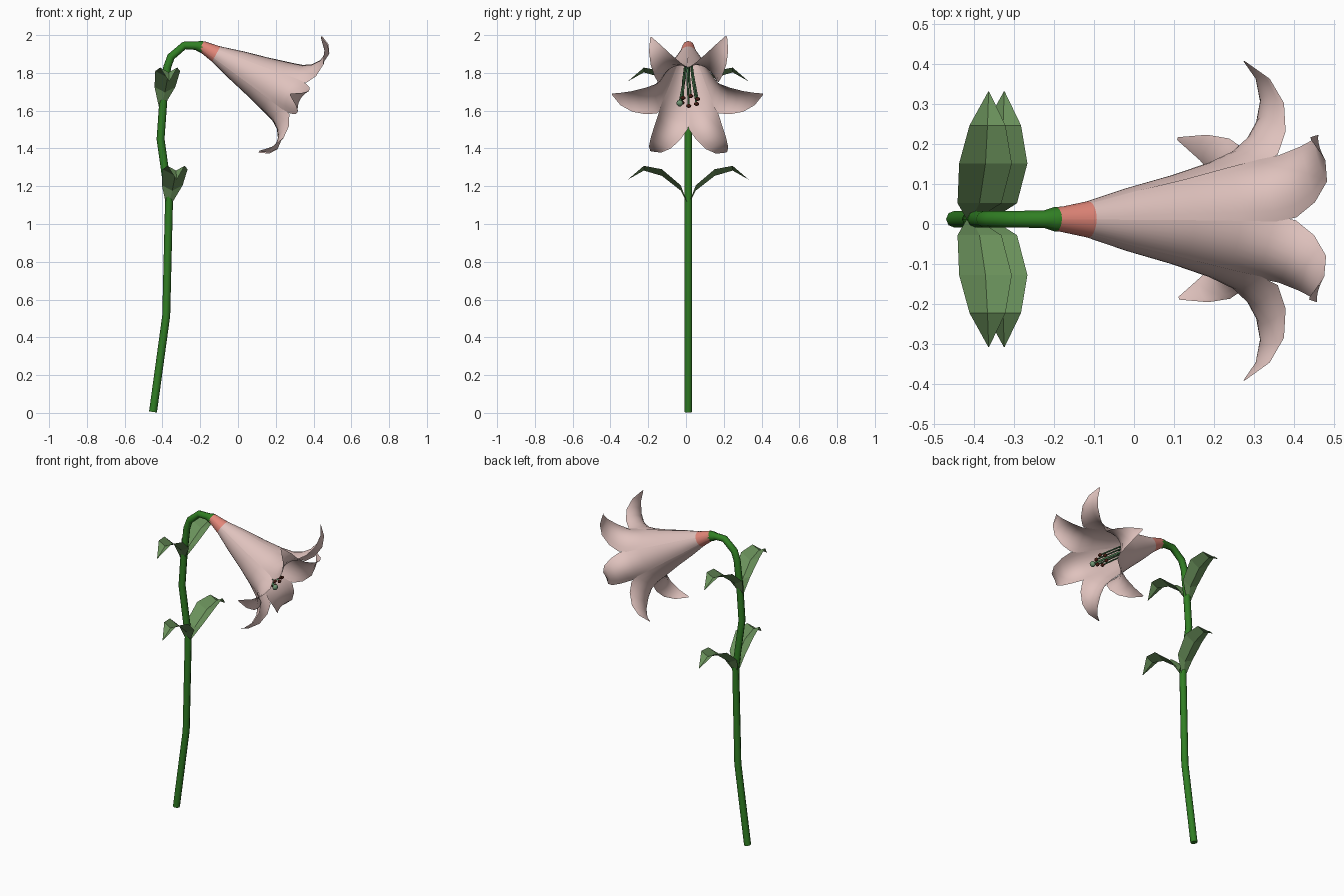
import bpy, math
from mathutils import Vector, Matrix

if "Cube" in bpy.data.objects:
    bpy.data.objects.remove(bpy.data.objects["Cube"])

YC = 0.012  # the plant's mid plane


def material(name, rgb):
    m = bpy.data.materials.new(name)
    m.diffuse_color = (*rgb, 1)
    m.use_nodes = True
    m.node_tree.nodes["Principled BSDF"].inputs["Base Color"].default_value = m.diffuse_color
    return m


STEM = material("stem green", (0.03, 0.21, 0.017))
LEAF = material("leaf green", (0.145, 0.285, 0.105))
PETAL = material("pale pink", (0.74, 0.54, 0.51))
COLLAR = material("coral", (0.76, 0.24, 0.19))
FILAMENT = material("filament green", (0.07, 0.2, 0.08))
ANTHER = material("anther brown", (0.06, 0.012, 0.006))
STIGMA = material("stigma grey green", (0.16, 0.3, 0.17))


def mesh_object(name, verts, faces, mats, smooth=False):
    me = bpy.data.meshes.new(name)
    me.from_pydata(verts, [], faces)
    ob = bpy.data.objects.new(name, me)
    bpy.context.collection.objects.link(ob)
    for m in mats:
        me.materials.append(m)
    for p in me.polygons:
        p.use_smooth = smooth
    return ob


def tube(name, pts, radius, mat, res=2):
    """Round poly curve through (x, y, z, radius factor) points."""
    cu = bpy.data.curves.new(name, 'CURVE')
    cu.dimensions = '3D'
    cu.bevel_depth = radius
    cu.bevel_resolution = res
    cu.use_fill_caps = True
    sp = cu.splines.new('POLY')
    sp.points.add(len(pts) - 1)
    for p, (x, y, z, f) in zip(sp.points, pts):
        p.co = (x, y, z, 1)
        p.radius = f
    cu.materials.append(mat)
    ob = bpy.data.objects.new(name, cu)
    bpy.context.collection.objects.link(ob)
    return ob


# stem, bending over and swelling below the flower
stem = [(-.45, .005, 1), (-.38, .515, 1), (-.365, 1.13, 1), (-.41, 1.45, 1),
        (-.395, 1.66, 1), (-.375, 1.83, 1), (-.355, 1.885, 1),
        (-.285, 1.945, 1), (-.225, 1.944, 1.05), (-.2, 1.94, 1.45), (-.182, 1.934, 1.5)]
tube("stem", [(x, YC, z, f) for x, z, f in stem], .021, STEM)

# leaves: two mirrored pairs, folded along the midrib
# (sideways reach, height, half width, midrib dip, x shift)
LEAF_ROWS = [(.0, 1.10, .012, 0, -.035), (.04, 1.185, .055, .02, -.015),
             (.14, 1.265, .066, .025, 0), (.235, 1.29, .045, .018, .005),
             (.32, 1.235, .001, 0, .008)]


def leaf(name, side, x0, dz):
    verts, faces = [], []
    for d, z, w, dip, sx in LEAF_ROWS:
        for v in (-1, 0, 1):
            verts.append((x0 + sx + v * w, YC + side * d, z + dz + (dip if v else -dip * .4)))
    for i in range(len(LEAF_ROWS) - 1):
        for j in range(2):
            a = i * 3 + j
            f = (a, a + 1, a + 4, a + 3)
            faces.append(f if side > 0 else f[::-1])
    mesh_object(name, verts, faces, [LEAF])


for level, x0, dz in (("lower", -.333, 0), ("upper", -.372, .52)):
    for label, side in (("left", -1), ("right", 1)):
        leaf(f"{level}_leaf_{label}", side, x0, dz)

# flower frame: local x along the trumpet, local z its upper side
TILT = Matrix.Translation((-.19, YC, 1.94)) @ Matrix.Rotation(math.radians(28.5), 4, 'Y')

# petal rows: along axis, radius, half width, edge drop, edge push forward
PETAL_ROWS = [(-.005, .029, .015, .004, 0), (.085, .046, .024, .0065, 0),
              (.2, .08, .0415, .0115, 0), (.33, .113, .059, .016, 0),
              (.44, .146, .077, .021, .005), (.51, .176, .09, .032, .02),
              (.555, .215, .09, .05, .022), (.583, .262, .08, .038, .022),
              (.59, .315, .062, .018, .02), (.573, .365, .037, .006, .01),
              (.53, .404, .004, 0, 0)]
COLS = 9


def petal(name, angle, scale):
    verts, faces = [], []
    turn = Matrix.Rotation(angle, 4, 'X')
    for s, r, w, drop, push in PETAL_ROWS:
        for j in range(COLS):
            v = 2 * j / (COLS - 1) - 1
            p = Vector((s + push * v * v, (r - drop * v * v) * scale, w * v))
            verts.append(TILT @ turn @ p)
    for i in range(len(PETAL_ROWS) - 1):
        for j in range(COLS - 1):
            a = i * COLS + j
            faces.append((a, a + 1, a + COLS + 1, a + COLS))
    ob = mesh_object(name, verts, faces, [PETAL, COLLAR], True)
    # coral collar on the first ring of faces
    for p in ob.data.polygons[:COLS - 1]:
        p.material_index = 1


for k in range(6):
    petal(f"petal_{k + 1}", k * math.pi / 3, 1 if k % 2 else .98)


def blob(name, centre, scale, mat):
    bpy.ops.mesh.primitive_uv_sphere_add(segments=8, ring_count=6, radius=1)
    ob = bpy.context.object
    ob.name = name
    ob.matrix_world = Matrix.Translation(TILT @ Vector(centre)) @ TILT.to_3x3().to_4x4() @ Matrix.Diagonal((*scale, 1))
    ob.data.materials.append(mat)
    bpy.ops.object.shade_smooth()


def filament(name, pts, radius):
    tube(name, [(*(TILT @ Vector(p)), 1) for p in pts], radius, FILAMENT, 1)


# stamens in a ring, drooping towards the lower petals
for k in range(6):
    a = k * math.pi / 3 + .4
    c, s = math.cos(a), math.sin(a)
    end = (.54, .045 * c + .008, .03 * s - .035)
    filament(f"stamen_{k + 1}", [(.08, .01 * c, .01 * s), (.35, .03 * c, .028 * s - .005), end], .005)
    blob(f"anther_{k + 1}", end, (.009, .014, .011), ANTHER)

# pistil with a rounded stigma
tip = (.565, -.045, -.035)
filament("pistil", [(.08, 0, 0), (.35, -.02, -.005), tip], .007)
blob("stigma", tip, (.016, .018, .018), STIGMA)
